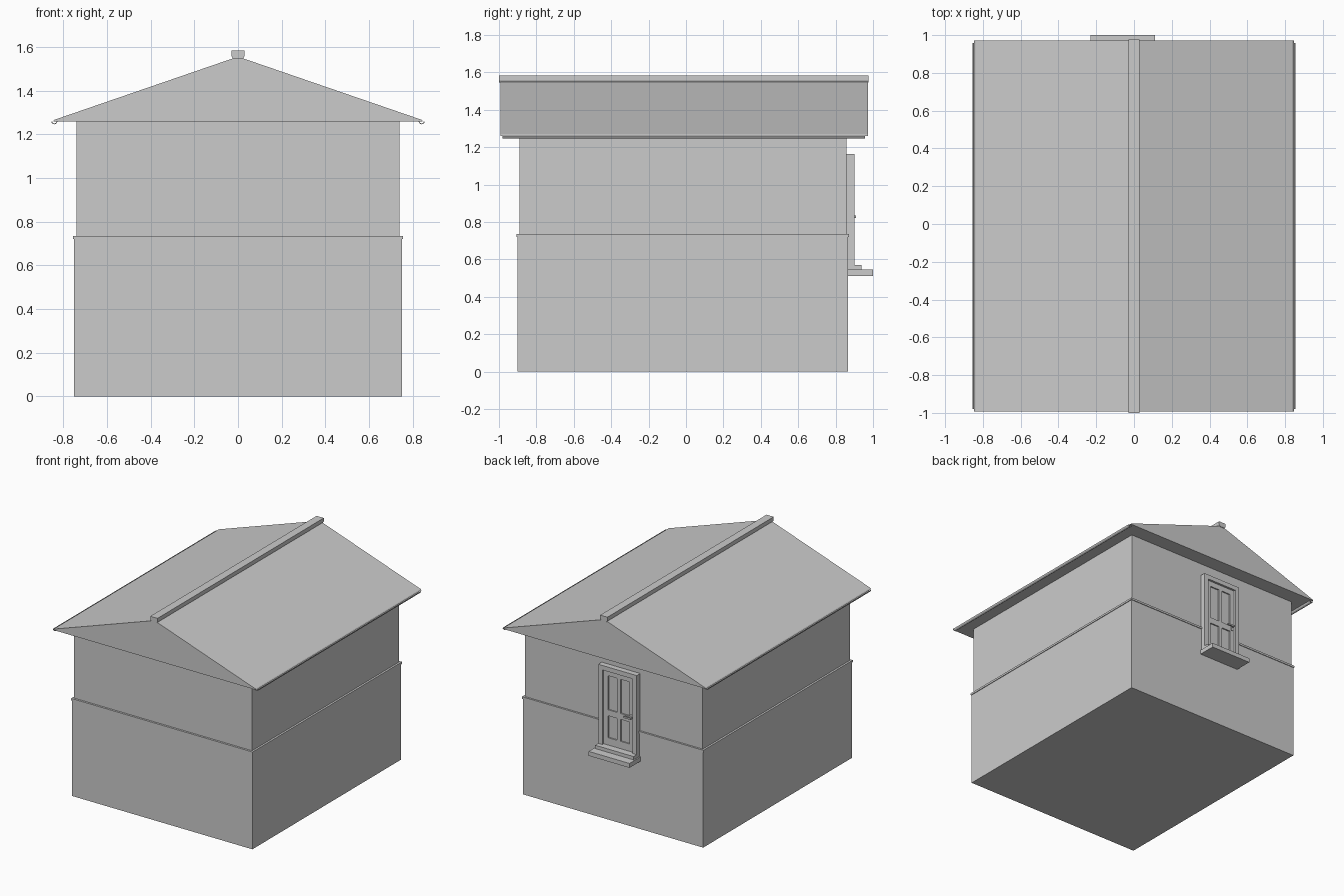
import bpy
import bmesh
import math

cube = bpy.data.objects.get("Cube")
if cube:
    bpy.data.objects.remove(cube, do_unlink=True)

grey = bpy.data.materials.new("plain grey")
grey.use_nodes = True
GREY = (0.6, 0.6, 0.6, 1.0)
grey.diffuse_color = GREY
grey.node_tree.nodes["Principled BSDF"].inputs["Base Color"].default_value = GREY


def finish(name, bm):
    bmesh.ops.recalc_face_normals(bm, faces=bm.faces)
    mesh = bpy.data.meshes.new(name)
    bm.to_mesh(mesh)
    bm.free()
    mesh.materials.append(grey)
    obj = bpy.data.objects.new(name, mesh)
    bpy.context.collection.objects.link(obj)
    return obj


def box(name, x, y, z):
    """Box from (low, high) ranges on each axis."""
    bm = bmesh.new()
    bmesh.ops.create_cube(bm, size=1)
    for v in bm.verts:
        for i, (low, high) in enumerate((x, y, z)):
            v.co[i] = low if v.co[i] < 0 else high
    return finish(name, bm)


def extrude_profile(name, points, y):
    """Closed x-z profile swept from y[0] to y[1]."""
    bm = bmesh.new()
    face = bm.faces.new([bm.verts.new((px, y[0], pz)) for px, pz in points])
    swept = bmesh.ops.extrude_face_region(bm, geom=[face])
    moved = [g for g in swept["geom"] if isinstance(g, bmesh.types.BMVert)]
    bmesh.ops.translate(bm, verts=moved, vec=(0, y[1] - y[0], 0))
    return finish(name, bm)


# Walls and the band between the storeys
box("lower_walls", (-0.75, 0.75), (-0.90, 0.867), (0, 0.725))
box("storey_band", (-0.755, 0.755), (-0.905, 0.872), (0.72, 0.735))
box("upper_walls", (-0.74, 0.74), (-0.89, 0.858), (0.73, 1.262))

# Solid gabled roof with ridge cap
extrude_profile("gable_roof",
                [(-0.846, 1.26), (0.846, 1.26), (0.84, 1.267),
                 (0, 1.556), (-0.84, 1.267)], (-0.993, 0.972))
extrude_profile("ridge_cap",
                [(-0.022, 1.545), (0.022, 1.545), (0.03, 1.558),
                 (0.03, 1.583), (-0.03, 1.583), (-0.03, 1.558)], (-1.0, 0.977))

# Half-round gutters under both eaves
for side, label in ((1, "left"), (-1, "right")):
    ring = []
    for radius, order in ((0.014, range(9)), (0.010, range(8, -1, -1))):
        for i in order:
            a = math.pi + math.pi * i / 8
            ring.append((side * (0.841 + radius * math.cos(a)),
                         1.260 + radius * math.sin(a)))
    extrude_profile(label + "_gutter", ring, (-0.98, 0.957))

# Door surround and steps on the back wall
LEFT, RIGHT = 0.10, -0.22
TOP, BASE = 1.165, 0.545
TRIM = 0.034
box("door_sill", (-0.23, 0.11), (0.85, 1.0), (0.512, BASE))
box("door_step", (RIGHT, LEFT), (0.85, 0.937), (BASE, 0.57))
box("left_jamb", (LEFT - TRIM, LEFT), (0.85, 0.90), (BASE, TOP))
box("right_jamb", (RIGHT, RIGHT + TRIM), (0.85, 0.90), (BASE, TOP))
box("door_head", (RIGHT + TRIM, LEFT - TRIM), (0.85, 0.90), (TOP - TRIM, TOP))

# Door leaf: a thin panel backing with raised stiles and rails
d0, d1 = RIGHT + TRIM, LEFT - TRIM
z0, z1 = 0.57, TOP - TRIM
mid = (d0 + d1) / 2
box("door_panels", (d0, d1), (0.85, 0.874), (z0, z1))
for name, x in (("right_stile", (d0, d0 + 0.036)),
                ("centre_stile", (mid - 0.014, mid + 0.014)),
                ("left_stile", (d1 - 0.036, d1))):
    box(name, x, (0.86, 0.884), (z0, z1))
for name, z in (("bottom_rail", (z0, z0 + 0.055)),
                ("lock_rail", (0.79, 0.835)),
                ("top_rail", (z1 - 0.04, z1))):
    box(name, (d0 + 0.036, d1 - 0.036), (0.86, 0.8835), z)

# Lever handle
box("handle_plate", (-0.177, -0.157), (0.88, 0.888), (0.80, 0.85))
box("handle_neck", (-0.172, -0.162), (0.885, 0.908), (0.822, 0.834))
box("handle_lever", (-0.172, -0.115), (0.898, 0.908), (0.822, 0.834))
